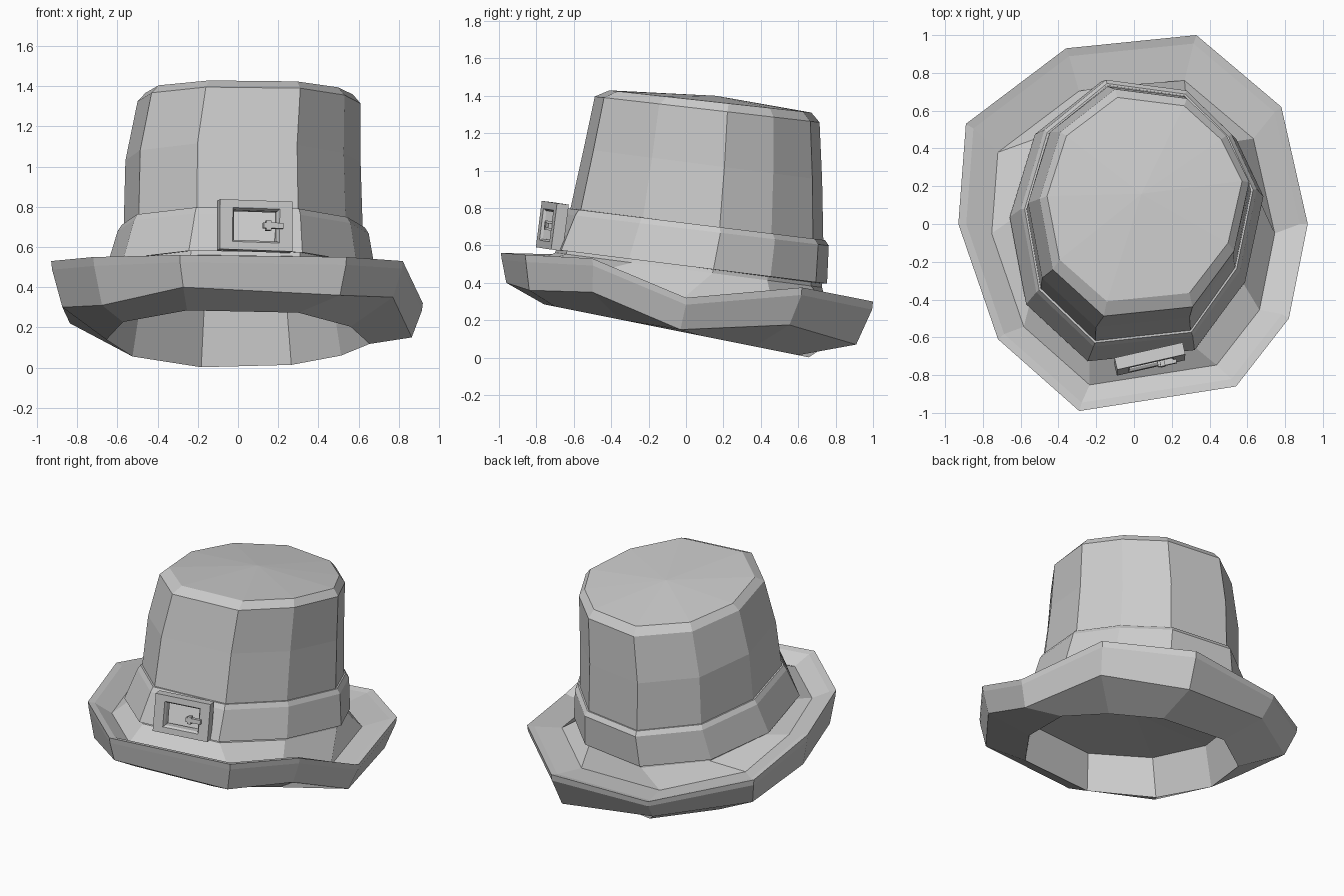
import bpy, bmesh
from math import radians
from mathutils import Vector, Matrix

if "Cube" in bpy.data.objects:
    bpy.data.objects.remove(bpy.data.objects["Cube"])

# Ten-sided outline of the crown (x, y), starting front-left, counter-clockwise
CROWN = [(-.16, -.49), (.31, -.44), (.53, -.14), (.61, .23), (.49, .48),
         (.28, .68), (-.10, .73), (-.39, .50), (-.50, .14), (-.43, -.24)]
# Wavy outer edge of the brim (x, y, z, height of the outer face), same order
EDGE = [(-.29, -.99, .56, .16), (.54, -.86, .55, .19), (.82, -.50, .53, .18),
        (.92, 0, .32, .17), (.78, .62, .375, .20), (.33, 1.0, .30, .23),
        (-.36, .93, .27, .14), (-.89, .53, .41, .19), (-.93, 0, .53, .23),
        (-.72, -.61, .55, .24)]


def ring(sx, dx, sy, dy, z0, slope):
    """Scaled crown outline lying on a plane tilted along y."""
    pts = [(x * sx + dx, y * sy + dy) for x, y in CROWN]
    return [Vector((x, y, z0 + slope * y)) for x, y in pts]


def edge_ring(scale, drop, dy=0, face=0, zs=1):
    """Scaled brim outline, lowered by a drop plus a share of the face height."""
    return [Vector((x * scale, y * scale + dy, z * zs - drop - h * face))
            for x, y, z, h in EDGE]


def grow(pts, amount, dz=0):
    """Push a ring outwards from its centre."""
    c = sum(pts, Vector()) / len(pts)
    out = []
    for p in pts:
        d = p - c
        d.z = 0
        out.append(p + d.normalized() * amount + Vector((0, 0, dz)))
    return out


def loft(name, rings, start=None, end=None, closed=False):
    """Skin rings with quads; fan to a start/end point, or close the loop."""
    bm = bmesh.new()
    vs = [[bm.verts.new(p) for p in r] for r in rings]
    n = len(vs[0])
    pairs = list(zip(vs, vs[1:])) + ([(vs[-1], vs[0])] if closed else [])
    for a, b in pairs:
        for i in range(n):
            j = (i + 1) % n
            bm.faces.new((a[i], a[j], b[j], b[i]))
    for tip, r in ((start, vs[0]), (end, vs[-1])):
        if tip:
            v = bm.verts.new(tip)
            for i in range(n):
                bm.faces.new((r[i], r[(i + 1) % n], v))
    bmesh.ops.recalc_face_normals(bm, faces=bm.faces)
    me = bpy.data.meshes.new(name)
    bm.to_mesh(me)
    bm.free()
    ob = bpy.data.objects.new(name, me)
    bpy.context.collection.objects.link(ob)
    return ob


# Shared body levels
base = ring(1.16, -.05, 1.17, -.127, .47, -.13)
band_low = ring(1.16, -.05, 1.17, -.127, .49, -.13)
band_top = ring(1.072, -.033, 1.11, -.076, .71, -.125)

# Brim: inner ceiling, inner wall, opening, rolled outer face, rim, trough, crown base
ceiling = ring(1.08, -.06, 1.12, -.175, .41, -.17)
opening = ring(1.18, -.065, 1.16, -.19, .133, -.2)
loft("brim", [ceiling, opening, edge_ring(.94, 0, -.03, 1), edge_ring(.995, .02, 0, .1),
              edge_ring(1, 0), edge_ring(.955, .01),
              edge_ring(.81, -.015, -.05, 0, .85), base], start=(-.03, -.02, .43))

# Crown: bulging sides, bevelled top edge, shallow fan on top
loft("crown", [base, band_top,
               ring(1.055, -.033, 1.045, -.035, 1.045, -.13),
               ring(1, 0, .985, -.005, 1.34, -.115),
               ring(.93, .005, .885, .024, 1.384, -.11)], end=(.04, .16, 1.40))

# Hat band: overhanging strip with a bevelled upper edge
loft("hat_band", [grow(band_low, -.01), grow(band_low, .028),
                  grow(band_top, .03, -.02), grow(band_top, .01, .01),
                  grow(band_top, -.02, .01)], closed=True)

# Buckle frame, following the angle and lean of the band's front face
place = (Matrix.Translation((.085, -.722, .705)) @ Matrix.Rotation(radians(13), 4, 'Z')
         @ Matrix.Rotation(radians(-7), 4, 'X') @ Matrix.Rotation(radians(2), 4, 'Y'))


def rect(w, h, y):
    return [Vector((sx * w / 2, y, sz * h / 2)) for sx, sz in
            ((-1, -1), (1, -1), (1, 1), (-1, 1))]


frame = loft("buckle_frame", [rect(.37, .25, .04), rect(.37, .25, -.025), rect(.24, .17, -.025),
                              rect(.22, .15, -.01), rect(.22, .15, .04)], closed=True)
frame.matrix_world = place

# Buckle prong: short pin with a small loop round it
for name, size, pos in (("buckle_pin", (.10, .03, .028), (.085, -.03, .0)),
                        ("buckle_pin_loop", (.025, .035, .05), (.06, -.03, .0))):
    w, d, h = size
    ob = loft(name, [rect(w, h, -d / 2), rect(w, h, d / 2)],
              start=(0, -d / 2, 0), end=(0, d / 2, 0))
    ob.matrix_world = place @ Matrix.Translation(pos)
